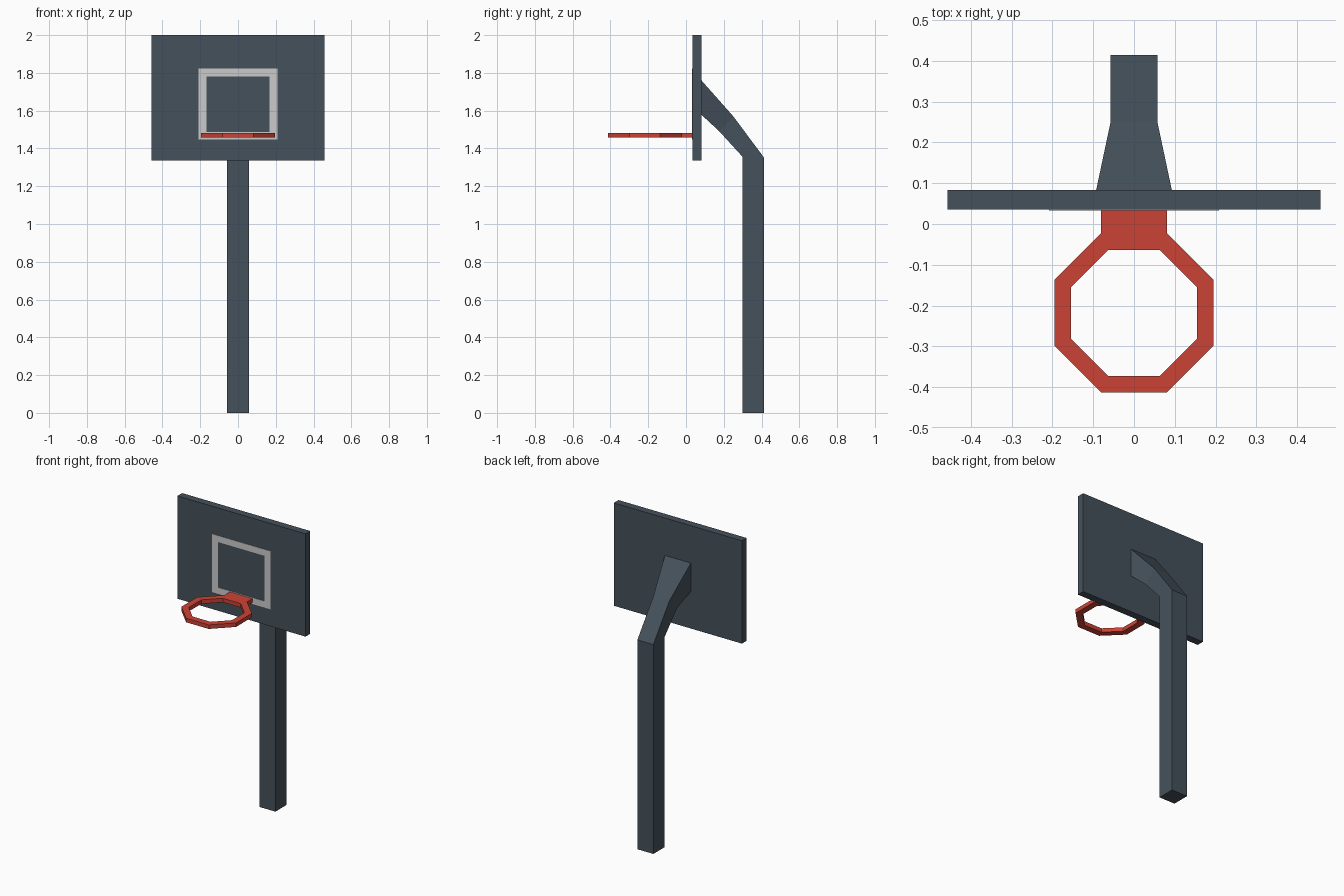
import bpy, bmesh, math

if "Cube" in bpy.data.objects:
    bpy.data.objects.remove(bpy.data.objects["Cube"])


def material(name, rgb):
    m = bpy.data.materials.new(name)
    m.diffuse_color = (*rgb, 1)
    m.use_nodes = True
    m.node_tree.nodes["Principled BSDF"].inputs["Base Color"].default_value = m.diffuse_color
    return m


slate = material("slate", (0.06, 0.083, 0.105))
red = material("red", (0.6, 0.055, 0.036))


def finish(name, bm, mat=None):
    bmesh.ops.recalc_face_normals(bm, faces=bm.faces)
    mesh = bpy.data.meshes.new(name)
    bm.to_mesh(mesh)
    bm.free()
    obj = bpy.data.objects.new(name, mesh)
    bpy.context.collection.objects.link(obj)
    if mat:
        mesh.materials.append(mat)
    return obj


def loft(bm, rings, closed=False):
    """Bridge successive rings of points; cap the ends unless closed."""
    vs = [[bm.verts.new(p) for p in r] for r in rings]
    pairs = list(zip(vs, vs[1:])) + ([(vs[-1], vs[0])] if closed else [])
    for a, b in pairs:
        n = len(a)
        for i in range(n):
            j = (i + 1) % n
            bm.faces.new((a[i], a[j], b[j], b[i]))
    if not closed:
        bm.faces.new(vs[0])
        bm.faces.new(vs[-1])


def rect(hx, z0, z1, y):
    return [(-hx, y, z0), (hx, y, z0), (hx, y, z1), (-hx, y, z1)]


# Backboard
bm = bmesh.new()
loft(bm, [rect(0.457, 1.337, 2.0, 0.035), rect(0.457, 1.337, 2.0, 0.083)])
finish("backboard", bm, slate)

# Thin target square on the front of the board
bm = bmesh.new()
outer, inner = (0.208, 1.447, 1.822), (0.167, 1.488, 1.781)
loft(bm, [rect(*outer, 0.033), rect(*inner, 0.033),
          rect(*inner, 0.036), rect(*outer, 0.036)], closed=True)
finish("target_square", bm)

# Pole and bent arm: half width, front/lower point and back/upper point (y, z)
sections = [
    (0.057, (0.30, 0.0), (0.414, 0.0)),
    (0.057, (0.30, 1.355), (0.414, 1.35)),
    (0.057, (0.175, 1.492), (0.252, 1.568)),
    (0.093, (0.082, 1.578), (0.082, 1.76)),
]
bm = bmesh.new()
loft(bm, [[(-w, *f), (w, *f), (w, *b), (-w, *b)] for w, f, b in sections])
finish("pole", bm, slate)


# Octagonal hoop with a mounting tab extruded back to the board
def octagon(apothem, z):
    r = apothem / math.cos(math.pi / 8)
    return [(r * math.cos(a), -0.218 + r * math.sin(a), z)
            for a in (math.pi / 8 + i * math.pi / 4 for i in range(8))]


bm = bmesh.new()
z0, z1 = 1.457, 1.483
loft(bm, [octagon(0.195, z0), octagon(0.154, z0),
          octagon(0.154, z1), octagon(0.195, z1)], closed=True)
bmesh.ops.recalc_face_normals(bm, faces=bm.faces)
back = max(bm.faces, key=lambda f: f.calc_center_median().y)
tab = bmesh.ops.extrude_discrete_faces(bm, faces=[back])["faces"][0]
for v in tab.verts:
    v.co.y = 0.036
finish("hoop", bm, red)
